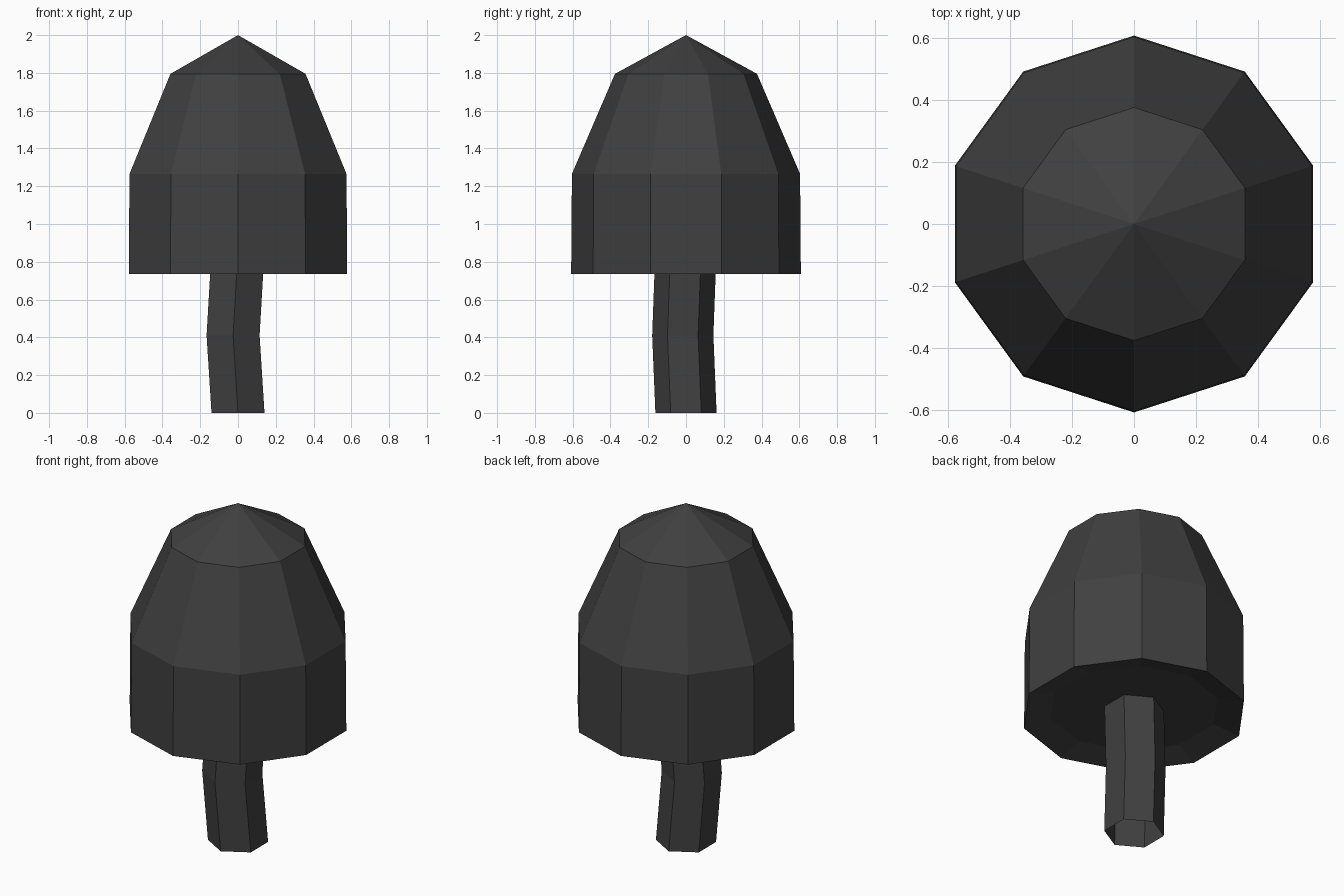
import bpy, bmesh, math

cube = bpy.data.objects.get("Cube")
if cube:
    bpy.data.objects.remove(cube)

charcoal = bpy.data.materials.new("charcoal grey")
charcoal.use_nodes = True
COLOUR = (0.051, 0.051, 0.051, 1)
charcoal.diffuse_color = COLOUR
charcoal.node_tree.nodes["Principled BSDF"].inputs["Base Color"].default_value = COLOUR


def loft(name, sides, rings, apex=None, floor=False):
    """Skin a stack of (x, y, z, radius) rings, each with a corner facing -y."""
    bm = bmesh.new()
    loops = []
    for x, y, z, r in rings:
        angles = [-math.pi / 2 + math.tau * i / sides for i in range(sides)]
        loops.append([bm.verts.new((x + r * math.cos(a), y + r * math.sin(a), z))
                      for a in angles])
    for low, high in zip(loops, loops[1:]):
        for i in range(sides):
            j = (i + 1) % sides
            bm.faces.new((low[i], low[j], high[j], high[i]))
    if apex:
        tip = bm.verts.new(apex)
        for i in range(sides):
            bm.faces.new((loops[-1][i], loops[-1][(i + 1) % sides], tip))
    if floor:
        bm.faces.new(loops[0][::-1])
    mesh = bpy.data.meshes.new(name)
    bm.to_mesh(mesh)
    bm.free()
    mesh.materials.append(charcoal)
    obj = bpy.data.objects.new(name, mesh)
    bpy.context.collection.objects.link(obj)
    return obj


# Cap: recessed underside, straight wall, sloped shoulder and pointed top
loft("mushroom_cap", 10,
     [(0, 0, 0.775, 0.46), (0, 0, 0.735, 0.608), (0, 0, 1.265, 0.604), (0, 0, 1.795, 0.376)],
     apex=(0, 0, 2), floor=True)

# Stem: slightly bent hexagonal tube, open at the foot
loft("mushroom_stem", 6,
     [(0, 0, 0, 0.162), (-0.026, -0.017, 0.41, 0.162), (-0.004, -0.003, 0.79, 0.162)])
